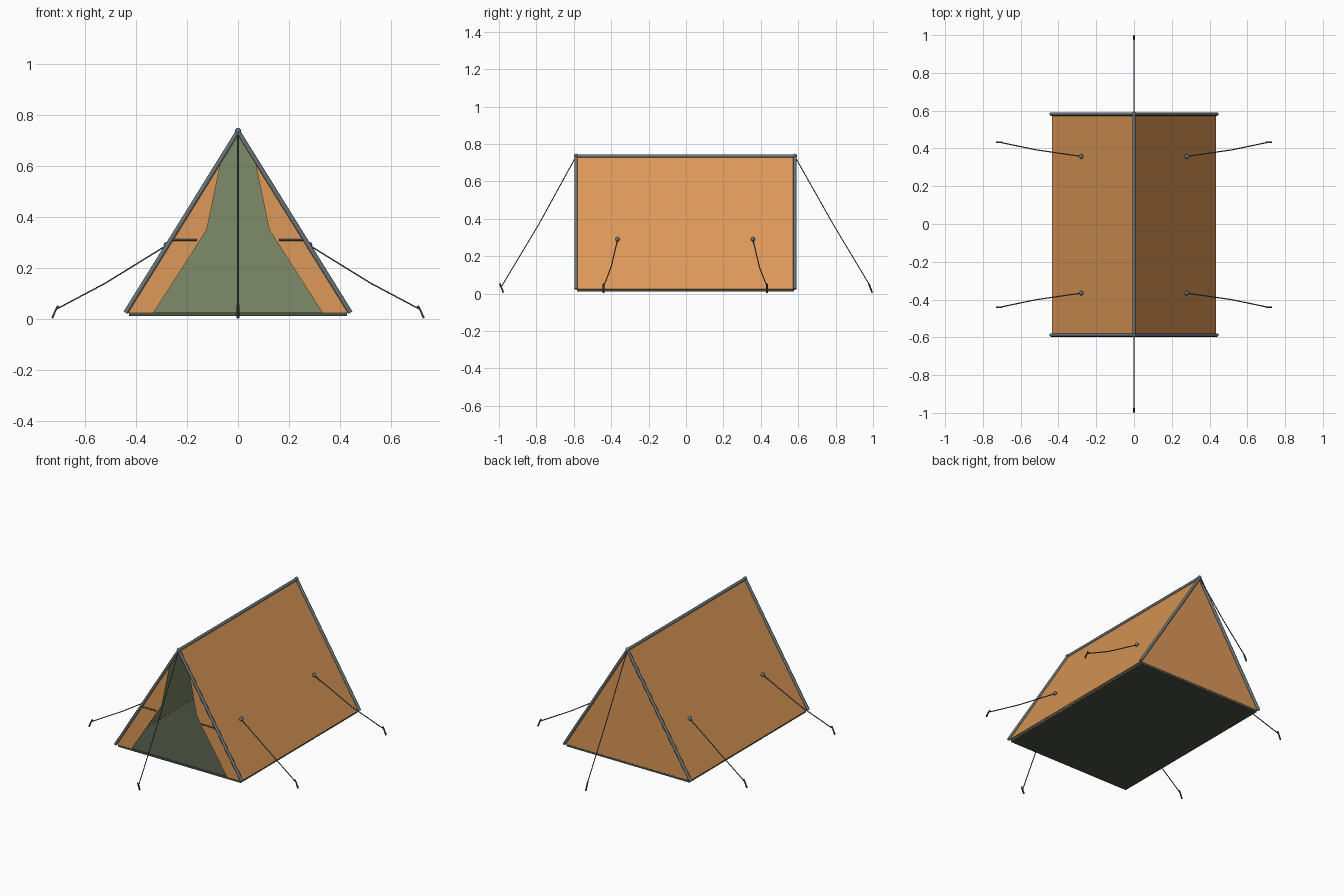
import bpy, bmesh
from mathutils import Vector

if "Cube" in bpy.data.objects:
    bpy.data.objects.remove(bpy.data.objects["Cube"], do_unlink=True)


def material(name, hex_code):
    rgb = [int(hex_code[i:i + 2], 16) / 255 for i in (0, 2, 4)]
    lin = [c / 12.92 if c < 0.04 else ((c + 0.055) / 1.055) ** 2.4 for c in rgb]
    m = bpy.data.materials.new(name)
    m.use_nodes = True
    m.diffuse_color = (*lin, 1)
    m.node_tree.nodes["Principled BSDF"].inputs["Base Color"].default_value = (*lin, 1)
    return m


ORANGE = material("orange canvas", "DC9858")
LINING = material("green lining", "7F8B68")
FLOOR = material("dark olive groundsheet", "4C5243")
POLE = material("grey pole", "6A7678")
ROPE = material("slate rope", "56656A")
PEG = material("dark peg metal", "45494B")

# Main dimensions
HALF_W, BASE, TOP = 0.435, 0.025, 0.73
FRONT, BACK = -0.588, 0.582


def link(name, data, *mats):
    ob = bpy.data.objects.new(name, data)
    bpy.context.collection.objects.link(ob)
    for m in mats:
        data.materials.append(m)
    return ob


def sheet(name, verts, faces, facing=None):
    """Thin canvas, orange outside and green inside."""
    me = bpy.data.meshes.new(name)
    bm = bmesh.new()
    vs = [bm.verts.new(v) for v in verts]
    for f in faces:
        face = bm.faces.new([vs[i] for i in f])
        face.normal_update()
        out = facing or (face.calc_center_median() - Vector((0, 0, 0.3)))
        if face.normal.dot(out) < 0:
            face.normal_flip()
    bm.to_mesh(me)
    bm.free()
    ob = link(name, me, ORANGE, LINING)
    mod = ob.modifiers.new("thickness", "SOLIDIFY")
    mod.thickness = 0.005
    mod.offset = -1
    mod.material_offset = 1
    return ob


def tube(name, points, radius, mat, sides=2):
    cu = bpy.data.curves.new(name, "CURVE")
    cu.dimensions = "3D"
    cu.bevel_depth = radius
    cu.bevel_resolution = sides
    cu.use_fill_caps = True
    sp = cu.splines.new("POLY")
    sp.points.add(len(points) - 1)
    for p, co in zip(sp.points, points):
        p.co = (*co, 1)
    return link(name, cu, mat)


def ball(name, at, radius, mat):
    me = bpy.data.meshes.new(name)
    bm = bmesh.new()
    bmesh.ops.create_uvsphere(bm, u_segments=12, v_segments=8, radius=radius)
    for f in bm.faces:
        f.smooth = True
    bm.to_mesh(me)
    bm.free()
    link(name, me, mat).location = at


# Canvas: two sloping sides and the closed back
yf, yb = FRONT + 0.004, BACK - 0.004
sheet("canvas_walls",
      [(-HALF_W, yf, BASE), (0, yf, TOP), (HALF_W, yf, BASE),
       (-HALF_W, yb, BASE), (0, yb, TOP), (HALF_W, yb, BASE)],
      [(0, 1, 4, 3), (1, 2, 5, 4), (3, 4, 5)])

# Groundsheet
bpy.ops.mesh.primitive_cube_add(size=1, location=(0, (FRONT + BACK) / 2, 0.018))
floor = bpy.context.object
floor.name = "groundsheet"
floor.scale = (0.855, 1.16, 0.014)
floor.data.materials.append(FLOOR)

for side, label in ((1, "left"), (-1, "right")):
    # Door flap tied back at the front
    edge_x = HALF_W * (TOP - 0.61) / (TOP - BASE)
    flap = [(HALF_W, BASE), (0.33, BASE), (0.122, 0.35), (0.07, 0.6), (edge_x, 0.61)]
    sheet("door_flap_" + label, [(side * x, yf, z) for x, z in flap],
          [range(len(flap))], Vector((0, -1, 0)))
    tube("flap_tie_" + label, [(side * 0.16, yf - 0.004, 0.31),
                               (side * 0.265, yf - 0.004, 0.31)], 0.004, ROPE)
    for y, end in ((FRONT, "front"), (BACK, "back")):
        tube(f"{end}_pole_{label}", [(side * 0.44, y, BASE), (0, y, TOP + 0.004)],
             0.009, POLE)
    # Side guy lines with toggles and pegs
    for s, end in ((-1, "front"), (1, "back")):
        def at(x, y, z):
            return (side * x, s * y - 0.004, z)
        ball(f"side_toggle_{end}_{label}", at(0.279, 0.362, 0.29), 0.012, POLE)
        tube(f"side_rope_{end}_{label}",
             [at(0.28, 0.362, 0.288), at(0.52, 0.397, 0.14), at(0.712, 0.437, 0.038)],
             0.003, ROPE, 1)
        tube(f"side_peg_{end}_{label}",
             [at(0.70, 0.437, 0.045), at(0.707, 0.437, 0.05), at(0.727, 0.437, 0.004)],
             0.005, PEG, 1)

# Ridge pole with ball joints
tube("ridge_pole", [(0, FRONT, TOP + 0.005), (0, BACK, TOP + 0.005)], 0.009, POLE)

# End guy lines and pegs
for y, s, end in ((FRONT, -1, "front"), (BACK, 1, "back")):
    ball(f"ridge_joint_{end}", (0, y, TOP + 0.006), 0.012, POLE)
    tube(f"{end}_rope", [(0, y, TOP + 0.003), (0, s * 0.79, 0.365), (0, s * 0.985, 0.04)],
         0.003, ROPE, 1)
    tube(f"{end}_peg", [(0, s * 0.986 - 0.01, 0.055), (0, s * 0.986 + 0.01, 0.004)],
         0.005, PEG, 1)
